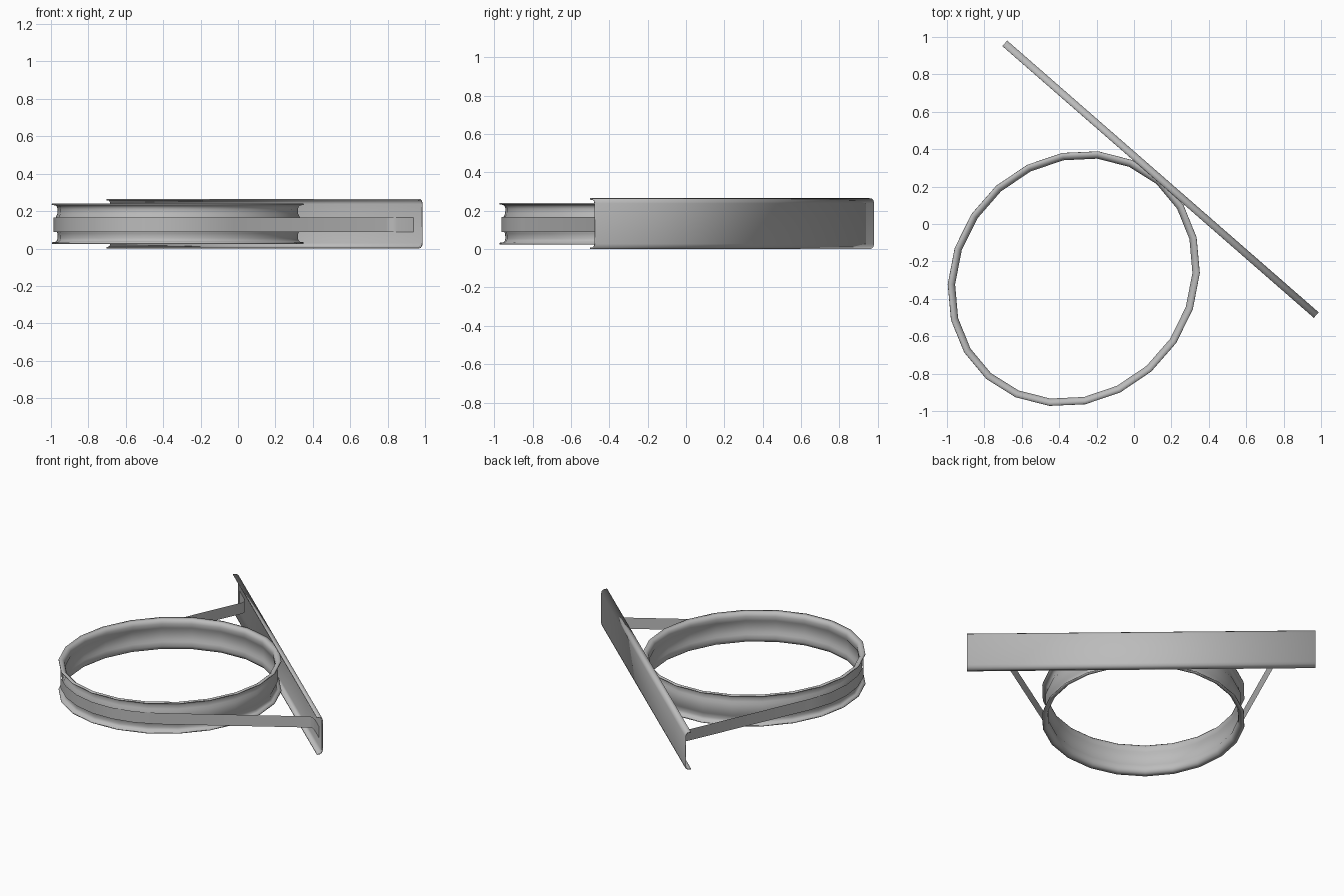
import bpy, bmesh
from math import sin, cos, atan2, acos, hypot, pi, radians
from mathutils import Matrix, Vector

cube = bpy.data.objects.get("Cube")
if cube:
    bpy.data.objects.remove(cube, do_unlink=True)

steel = bpy.data.materials.new("grey_steel")
steel.use_nodes = True
steel.diffuse_color = (0.5, 0.5, 0.5, 1)
steel.node_tree.nodes["Principled BSDF"].inputs["Base Color"].default_value = (0.5, 0.5, 0.5, 1)

# Local frame: u runs along the rail, v points from the ring centre to the rail
PLACE = Matrix.Translation((-0.322, -0.292, 0)) @ Matrix.Rotation(radians(-41.1), 4, "Z")
MID_Z = 0.133
SHEET = 0.008


def sweep(name, sections, closed=False, thickness=0.0):
    """Skin a row of matching sections, optionally giving the sheet a thickness."""
    bm = bmesh.new()
    rows = [[bm.verts.new(PLACE @ Vector(p)) for p in s] for s in sections]
    pairs = list(zip(rows, rows[1:]))
    if closed:
        pairs.append((rows[-1], rows[0]))
    for a, b in pairs:
        for i in range(len(a) - 1):
            bm.faces.new((a[i], b[i], b[i + 1], a[i + 1]))
    bmesh.ops.recalc_face_normals(bm, faces=bm.faces)
    mesh = bpy.data.meshes.new(name)
    bm.to_mesh(mesh)
    bm.free()
    obj = bpy.data.objects.new(name, mesh)
    bpy.context.collection.objects.link(obj)
    mesh.materials.append(steel)
    if thickness:
        mod = obj.modifiers.new("sheet", "SOLIDIFY")
        mod.thickness = thickness
        mod.offset = 0
    bpy.ops.object.select_all(action="DESELECT")
    obj.select_set(True)
    bpy.context.view_layer.objects.active = obj
    bpy.ops.object.shade_smooth_by_angle(angle=radians(40))
    return obj


def mirrored(half):
    """Complete a profile of (offset, height) about the middle height."""
    full = half + [(o, -h) for o, h in reversed(half)]
    return [(o, MID_Z + h) for o, h in full]


# Oval ring: outward lips, a plain wall and a low middle ridge
A, B, SIDES = 0.676, 0.610, 22
ring_profile = mirrored([(0.035, 0.104), (0.014, 0.101), (0.004, 0.092),
                         (0.0, 0.078), (0.002, 0.05), (0.010, 0.035)])
ring = []
for i in range(SIDES):
    t = pi / 2 + 2 * pi * i / SIDES
    ring.append([((B + o) * cos(t), (A + o) * sin(t), z) for o, z in ring_profile])
sweep("ring", ring, closed=True, thickness=SHEET)

# Straight rail: shallow channel with lips turned towards the ring
HALF = 1.105
rail_profile = mirrored([(0.686, 0.129), (0.706, 0.127), (0.717, 0.119), (0.721, 0.105)])
sweep("rail", [[(u, v, z) for v, z in rail_profile] for u in (-HALF, HALF)],
      thickness=SHEET)

# Strap: tab on the rail, tangent run, wrap around the ring, and the same back
SA, SB = 0.702, 0.635
end_u, rail_v = 0.88, 0.69
p, q = end_u / SB, rail_v / SA
start = atan2(q, p) - acos(1 / hypot(p, q))
tab = [(1.05, 0.715), (0.93, 0.715), (0.895, 0.708), (end_u, rail_v)]
sweep_angle = -pi - 2 * start
STEPS = 11
wrap = [(SB * cos(start + sweep_angle * i / STEPS), SA * sin(start + sweep_angle * i / STEPS))
        for i in range(STEPS + 1)]
path = tab + wrap + [(-u, v) for u, v in reversed(tab)]
sweep("strap", [[(u, v, MID_Z - 0.044), (u, v, MID_Z + 0.034)] for u, v in path])
